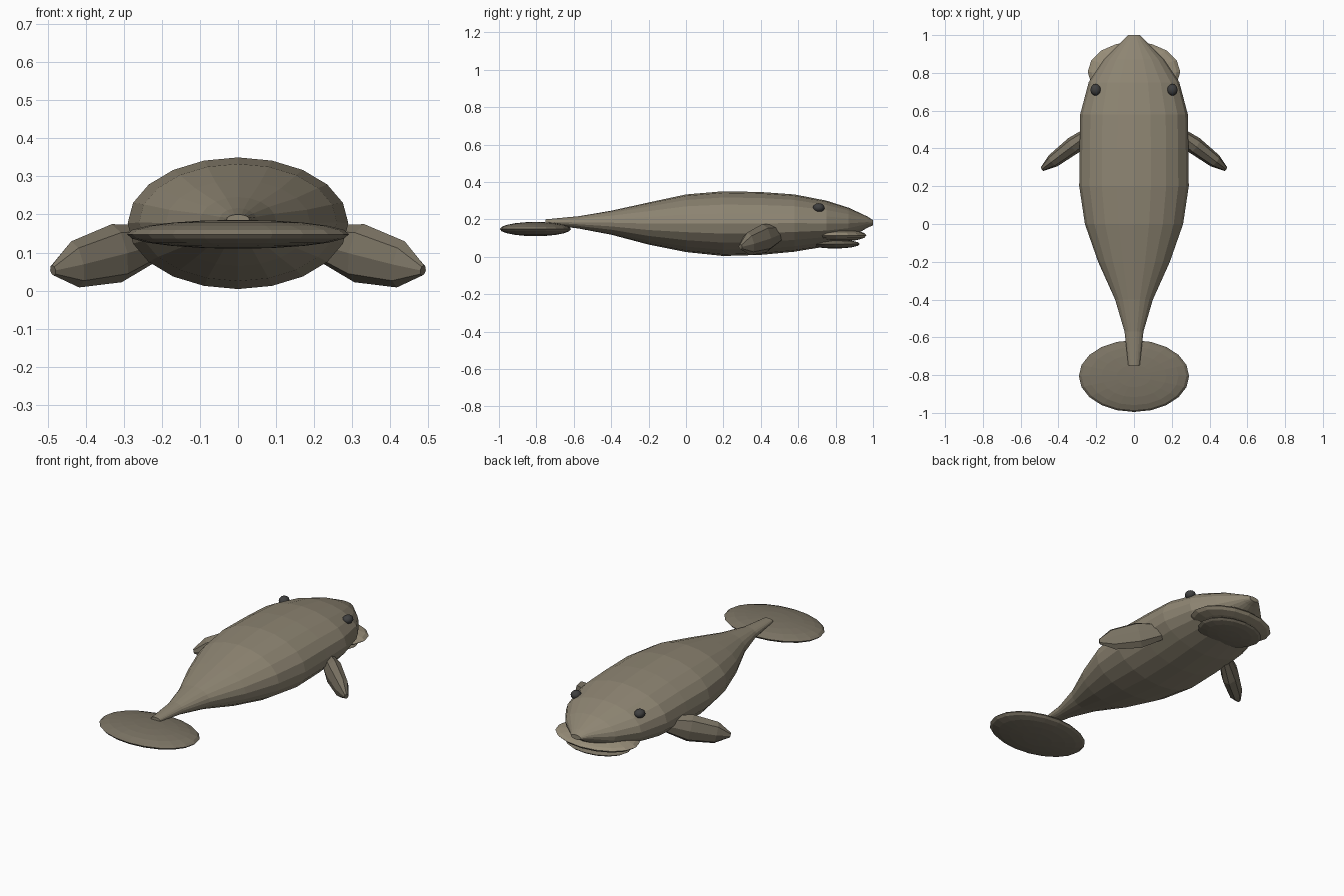
import bpy, bmesh, math
from mathutils import Matrix, Vector

if "Cube" in bpy.data.objects:
    bpy.data.objects.remove(bpy.data.objects["Cube"])


def material(name, color):
    m = bpy.data.materials.new(name)
    m.use_nodes = True
    m.diffuse_color = (*color, 1)
    bsdf = m.node_tree.nodes["Principled BSDF"]
    bsdf.inputs["Base Color"].default_value = (*color, 1)
    bsdf.inputs["Roughness"].default_value = 0.8
    return m


skin = material("taupe skin", (0.27, 0.235, 0.17))
fin = material("dark taupe fin", (0.195, 0.17, 0.125))
lip = material("pale taupe muzzle", (0.32, 0.275, 0.195))
dark = material("dark eye", (0.05, 0.05, 0.05))


def finish(bm, name, mat):
    bmesh.ops.recalc_face_normals(bm, faces=bm.faces)
    mesh = bpy.data.meshes.new(name)
    bm.to_mesh(mesh)
    bm.free()
    mesh.materials.append(mat)
    ob = bpy.data.objects.new(name, mesh)
    bpy.context.collection.objects.link(ob)
    return ob


def loft(name, sections, sides, mat, matrix=Matrix()):
    """Elliptical rings (y, half width, bottom, top) joined along y."""
    bm = bmesh.new()
    rings = []
    for y, w, lo, hi in sections:
        ring = []
        for i in range(sides):
            a = math.tau * i / sides
            z = (lo + hi) / 2 + (hi - lo) / 2 * math.cos(a)
            ring.append(bm.verts.new(matrix @ Vector((w * math.sin(a), y, z))))
        rings.append(ring)
    for a, b in zip(rings, rings[1:]):
        for i in range(sides):
            j = (i + 1) % sides
            bm.faces.new((a[i], a[j], b[j], b[i]))
    bm.faces.new(rings[0])
    bm.faces.new(rings[-1])
    return finish(bm, name, mat)


def ellipsoid(name, center, radii, mat, segments=20, rings=10):
    bm = bmesh.new()
    bmesh.ops.create_uvsphere(
        bm, u_segments=segments, v_segments=rings, radius=1,
        matrix=Matrix.Translation(center) @ Matrix.Diagonal((*radii, 1)))
    return finish(bm, name, mat)


# Body, from tail stem to snout
loft("body", [
    (-0.75, 0.03, 0.175, 0.2),
    (-0.57, 0.05, 0.15, 0.217),
    (-0.4, 0.1, 0.118, 0.246),
    (-0.2, 0.19, 0.065, 0.29),
    (0, 0.26, 0.025, 0.333),
    (0.2, 0.29, 0.004, 0.35),
    (0.4, 0.288, 0.01, 0.346),
    (0.58, 0.285, 0.027, 0.333),
    (0.75, 0.24, 0.055, 0.3),
    (0.87, 0.16, 0.095, 0.262),
    (0.97, 0.06, 0.155, 0.215),
    (1, 0.03, 0.168, 0.195)], 20, skin)

# Paddle tail
ellipsoid("tail_paddle", (0, -0.805, 0.148), (0.292, 0.19, 0.038), fin)

# Muzzle
ellipsoid("upper_lip", (0, 0.805, 0.114), (0.245, 0.16, 0.034), lip, 16, 8)
ellipsoid("lower_jaw", (0, 0.795, 0.068), (0.19, 0.135, 0.024), fin, 16, 8)

# Flippers and eyes on both sides
for side, label in ((1, "left"), (-1, "right")):
    along = Vector((0.78 * side, -0.59, -0.21)).normalized()
    across = along.cross(Vector((0, 0, 1))).normalized()
    up = across.cross(along)
    frame = Matrix((across, along, up)).transposed().to_4x4()
    frame.translation = (0.342 * side, 0.4, 0.092)
    loft(label + "_flipper", [
        (-0.17, 0.03, -0.045, 0.045),
        (-0.03, 0.047, -0.078, 0.078),
        (0.11, 0.037, -0.062, 0.062),
        (0.185, 0.012, -0.014, 0.014)], 8, fin, frame)
    eye = ellipsoid(label + "_eye", (0.203 * side, 0.71, 0.262),
                    (0.028, 0.031, 0.024), dark, 12, 8)
    eye.data.polygons.foreach_set("use_smooth", [True] * len(eye.data.polygons))
